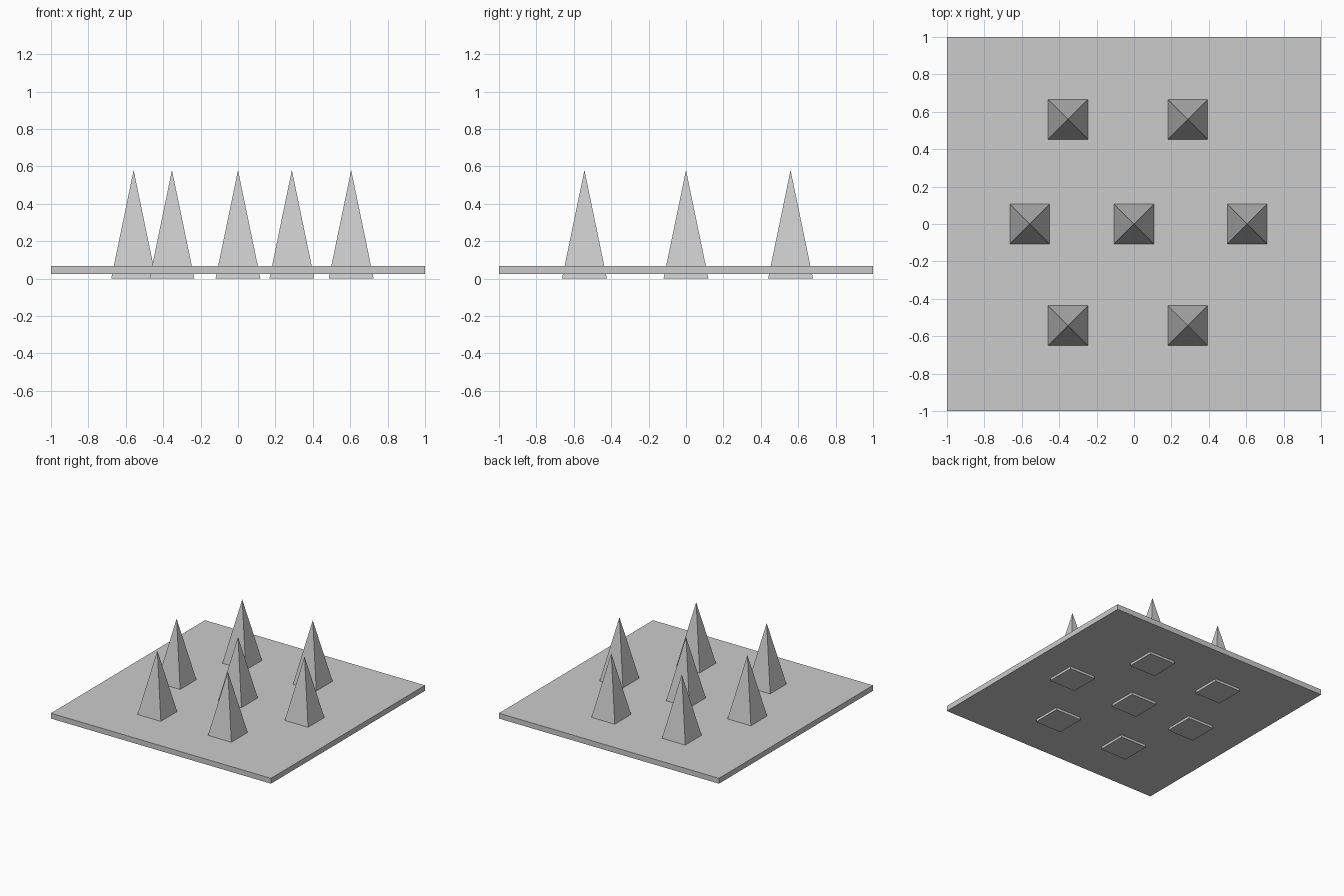
import bpy
import math

if "Cube" in bpy.data.objects:
    bpy.data.objects.remove(bpy.data.objects["Cube"])

PLATE_BOTTOM, PLATE_TOP = 0.024, 0.068
SPIKE_HALF, SPIKE_HEIGHT = 0.12, 0.58

# Square base plate
bpy.ops.mesh.primitive_cube_add(size=1, location=(0, 0, (PLATE_BOTTOM + PLATE_TOP) / 2))
plate = bpy.context.object
plate.name = "base_plate"
plate.scale = (2, 2, PLATE_TOP - PLATE_BOTTOM)
bpy.ops.object.transform_apply(location=False, rotation=False, scale=True)


# Four-sided spike, pushed through the plate so its foot shows below
def add_spike(name, x, y):
    bpy.ops.mesh.primitive_cone_add(
        vertices=4, radius1=SPIKE_HALF * math.sqrt(2), radius2=0, depth=SPIKE_HEIGHT,
        location=(x, y, SPIKE_HEIGHT / 2), rotation=(0, 0, math.pi / 4))
    bpy.context.object.name = name


# Rows of spikes: y position and the x positions along it
rows = {
    "front": (-0.543, (-0.353, 0.288)),
    "middle": (0.0, (-0.558, 0.0, 0.605)),
    "back": (0.559, (-0.353, 0.288)),
}
for row, (y, xs) in rows.items():
    for i, x in enumerate(xs, 1):
        add_spike(f"spike_{row}_{i}", x, y)
